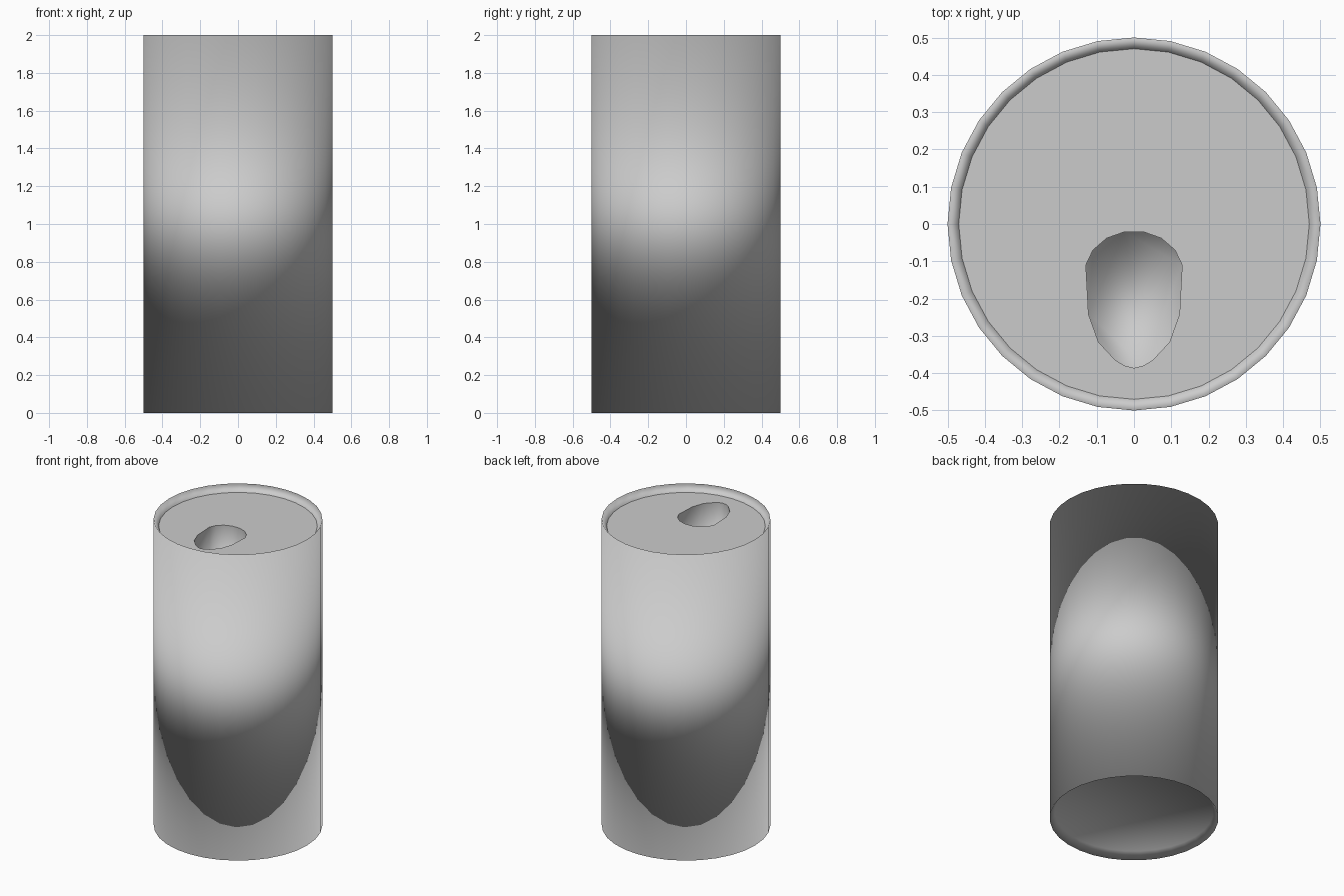
import bpy, bmesh, math

if "Cube" in bpy.data.objects:
    bpy.data.objects.remove(bpy.data.objects["Cube"])

SIDES = 32
bm = bmesh.new()

def ring(r, z):
    return [bm.verts.new((r * math.cos(2 * math.pi * i / SIDES),
                          r * math.sin(2 * math.pi * i / SIDES), z)) for i in range(SIDES)]

def bridge(a, b):
    n = len(a)
    for i in range(n):
        j = (i + 1) % n
        bm.faces.new((a[i], a[j], b[j], b[i])).smooth = True

# Can wall with a recessed base and a recessed lid
profile = [(0.47, 0.045), (0.5, 0.0), (0.5, 2.0), (0.47, 1.955)]
rings = [ring(r, z) for r, z in profile]
for a, b in zip(rings, rings[1:]):
    bridge(a, b)
bm.faces.new(rings[0][::-1]).smooth = True

# Drinking opening: half outline mirrored in x, running counter-clockwise
half = [(0.025, -0.38), (0.05, -0.365), (0.095, -0.317), (0.122, -0.242),
        (0.129, -0.11), (0.11, -0.07), (0.073, -0.038), (0.025, -0.021)]
outline = [(0, -0.386)] + half + [(-x, y) for x, y in reversed(half)]
mouth = [bm.verts.new((x, y, 1.955)) for x, y in outline]
floor = [bm.verts.new((x, y, 1.72)) for x, y in outline]
bridge(mouth, floor)
bm.faces.new(floor).smooth = True

# Lid plate filled between the rim and the opening
def loop_edges(vs):
    return [bm.edges.get((vs[i], vs[(i + 1) % len(vs)])) for i in range(len(vs))]

fill = bmesh.ops.triangle_fill(bm, edges=loop_edges(rings[-1]) + loop_edges(mouth),
                               use_beauty=True, normal=(0, 0, 1))
for f in fill["geom"]:
    if isinstance(f, bmesh.types.BMFace):
        f.smooth = False

bmesh.ops.recalc_face_normals(bm, faces=bm.faces)
mesh = bpy.data.meshes.new("drink_can")
bm.to_mesh(mesh)
bm.free()
bpy.context.collection.objects.link(bpy.data.objects.new("drink_can", mesh))
